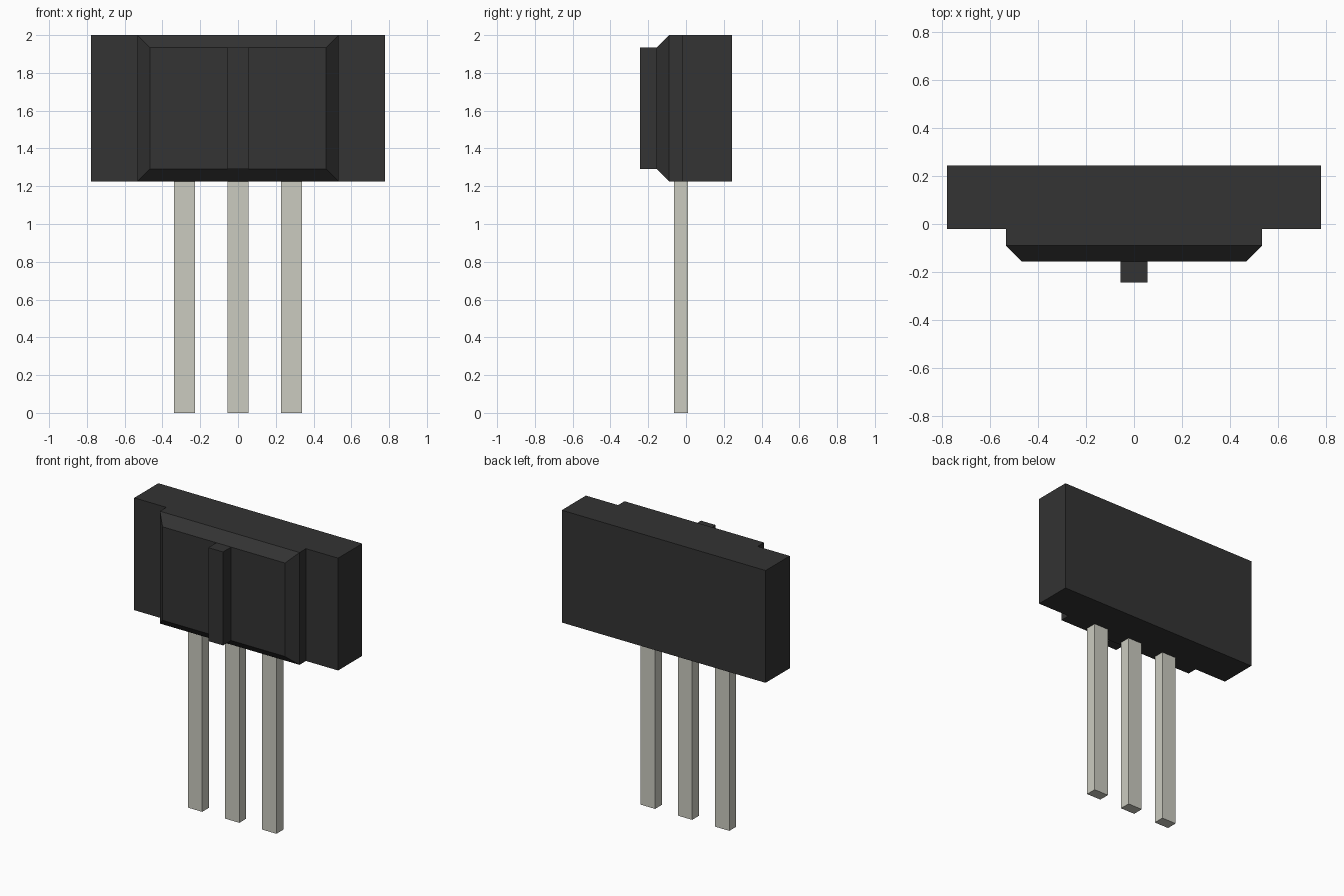
import bpy
import bmesh

cube = bpy.data.objects.get("Cube")
if cube:
    bpy.data.objects.remove(cube, do_unlink=True)


def make_material(name, colour):
    mat = bpy.data.materials.new(name)
    mat.use_nodes = True
    mat.diffuse_color = colour
    mat.node_tree.nodes["Principled BSDF"].inputs["Base Color"].default_value = colour
    return mat


def make_box(name, x, y, z, mat, front_chamfer=0.0):
    """Box from (min, max) ranges; its front face can be chamfered all round."""
    bm = bmesh.new()
    bmesh.ops.create_cube(bm, size=1)
    for v in bm.verts:
        v.co = [r[0] if c < 0 else r[1] for c, r in zip(v.co, (x, y, z))]
    if front_chamfer:
        edges = [e for e in bm.edges if all(v.co.y < y[0] + 0.001 for v in e.verts)]
        bmesh.ops.bevel(bm, geom=edges, offset=front_chamfer, segments=1, affect='EDGES')
    mesh = bpy.data.meshes.new(name)
    bm.to_mesh(mesh)
    bm.free()
    mesh.materials.append(mat)
    obj = bpy.data.objects.new(name, mesh)
    bpy.context.collection.objects.link(obj)
    return obj


plastic = make_material("black plastic", (0.033, 0.033, 0.033, 1))
metal = make_material("tinned metal", (0.6, 0.6, 0.53, 1))

# Housing: wide back block, chamfered front block and central rib
bottom, top, chamfer = 1.226, 2.0, 0.065
make_box("housing", (-0.777, 0.777), (-0.02, 0.243), (bottom, top), plastic)
make_box("front_block", (-0.532, 0.532), (-0.155, -0.02), (bottom, top), plastic, chamfer)
make_box("centre_rib", (-0.056, 0.056), (-0.243, -0.155),
         (bottom + chamfer, top - chamfer), plastic)

# Three square-ended pins
for name, x in (("right_pin", -0.283), ("centre_pin", 0.0), ("left_pin", 0.283)):
    make_box(name, (x - 0.055, x + 0.055), (-0.064, 0.011), (0.0, bottom), metal)
